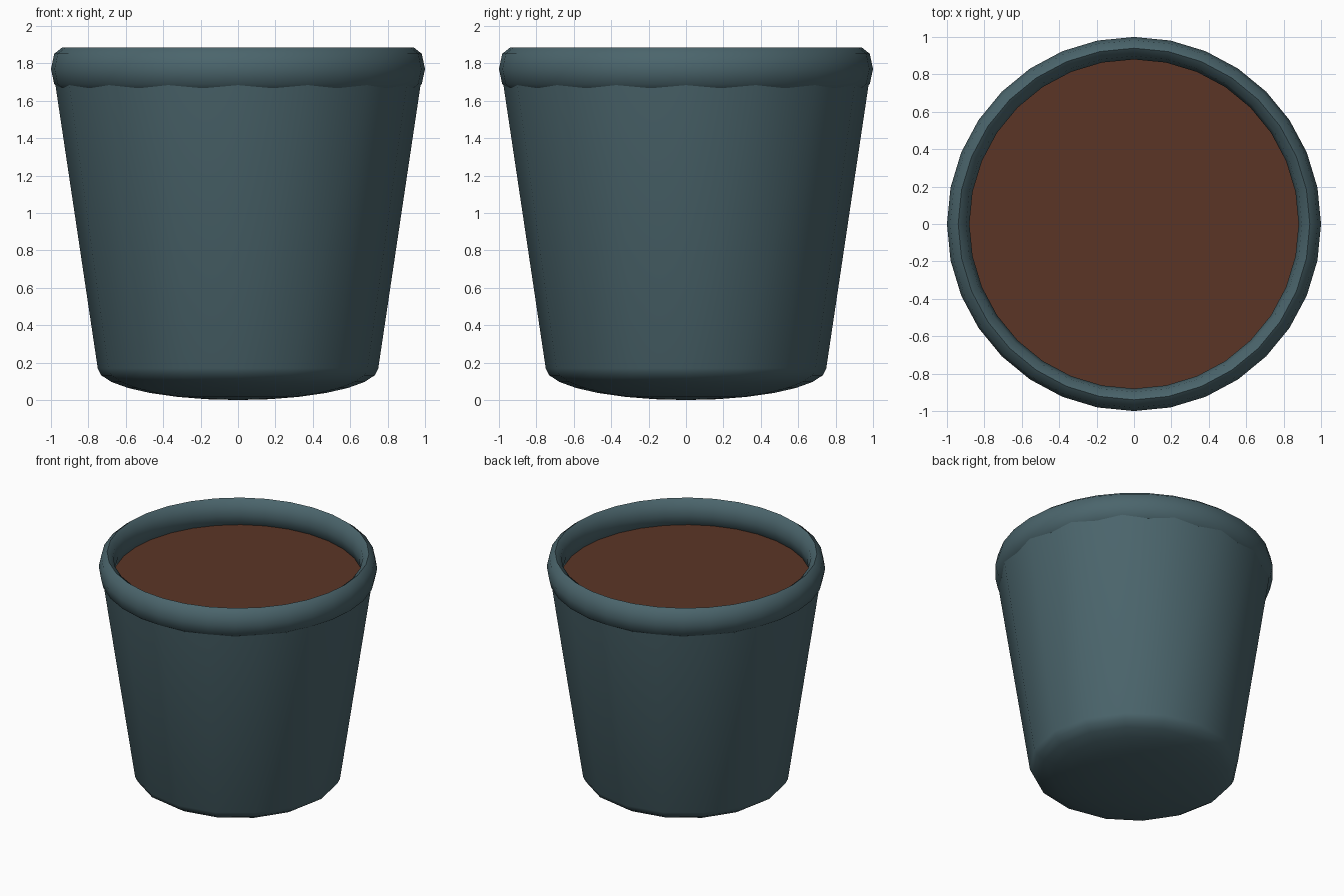
import bpy, bmesh, math

if "Cube" in bpy.data.objects:
    bpy.data.objects.remove(bpy.data.objects["Cube"])


def material(name, rgb):
    m = bpy.data.materials.new(name)
    m.diffuse_color = (*rgb, 1.0)
    m.use_nodes = True
    m.node_tree.nodes["Principled BSDF"].inputs["Base Color"].default_value = m.diffuse_color
    return m


def lathe(name, profile, sides, mat, closed=False, angle=40):
    """Spin an (r, z) profile round the z axis; r = 0 makes a pole."""
    bm = bmesh.new()
    rings = []
    for r, z in profile:
        n = 1 if r == 0 else sides
        rings.append([bm.verts.new((r * math.cos(2 * math.pi * i / sides),
                                    r * math.sin(2 * math.pi * i / sides), z))
                      for i in range(n)])
    pairs = list(zip(rings, rings[1:]))
    if closed:
        pairs.append((rings[-1], rings[0]))
    for a, b in pairs:
        for i in range(sides):
            j = (i + 1) % sides
            if len(a) == 1:
                bm.faces.new((a[0], b[j], b[i]))
            elif len(b) == 1:
                bm.faces.new((a[i], a[j], b[0]))
            else:
                bm.faces.new((a[i], a[j], b[j], b[i]))
    bmesh.ops.recalc_face_normals(bm, faces=bm.faces)
    me = bpy.data.meshes.new(name)
    bm.to_mesh(me)
    bm.free()
    me.materials.append(mat)
    ob = bpy.data.objects.new(name, me)
    bpy.context.collection.objects.link(ob)
    bpy.ops.object.select_all(action='DESELECT')
    ob.select_set(True)
    bpy.context.view_layer.objects.active = ob
    bpy.ops.object.shade_smooth_by_angle(angle=math.radians(angle))
    return ob


glaze = material("slate teal glaze", (0.07, 0.13, 0.15))
earth = material("brown soil", (0.105, 0.036, 0.019))

# Tapered body with a shallow bowl-shaped base
base = [(0, 0)]
for k in range(1, 8):
    t = math.radians(90 * k / 7)
    base.append((0.75 * math.sin(t), 0.17 * (1 - math.cos(t))))
lathe("pot_body", base + [(0.98, 1.71)], 16, glaze)

# Rounded rim, taller than wide
rim = [(0.94 + 0.06 * math.cos(math.pi * k / 4),
        1.77 + 0.115 * math.sin(math.pi * k / 4)) for k in range(8)]
lathe("pot_rim", rim, 32, glaze, closed=True, angle=75)

# Flat soil surface just below the rim
lathe("soil", [(0, 1.69), (0.92, 1.69)], 32, earth)
bpy.data.objects["soil"].data.update()
# Make sure the open soil disc faces upward
soil = bpy.data.objects["soil"].data
if soil.polygons[0].normal.z < 0:
    soil.flip_normals()
